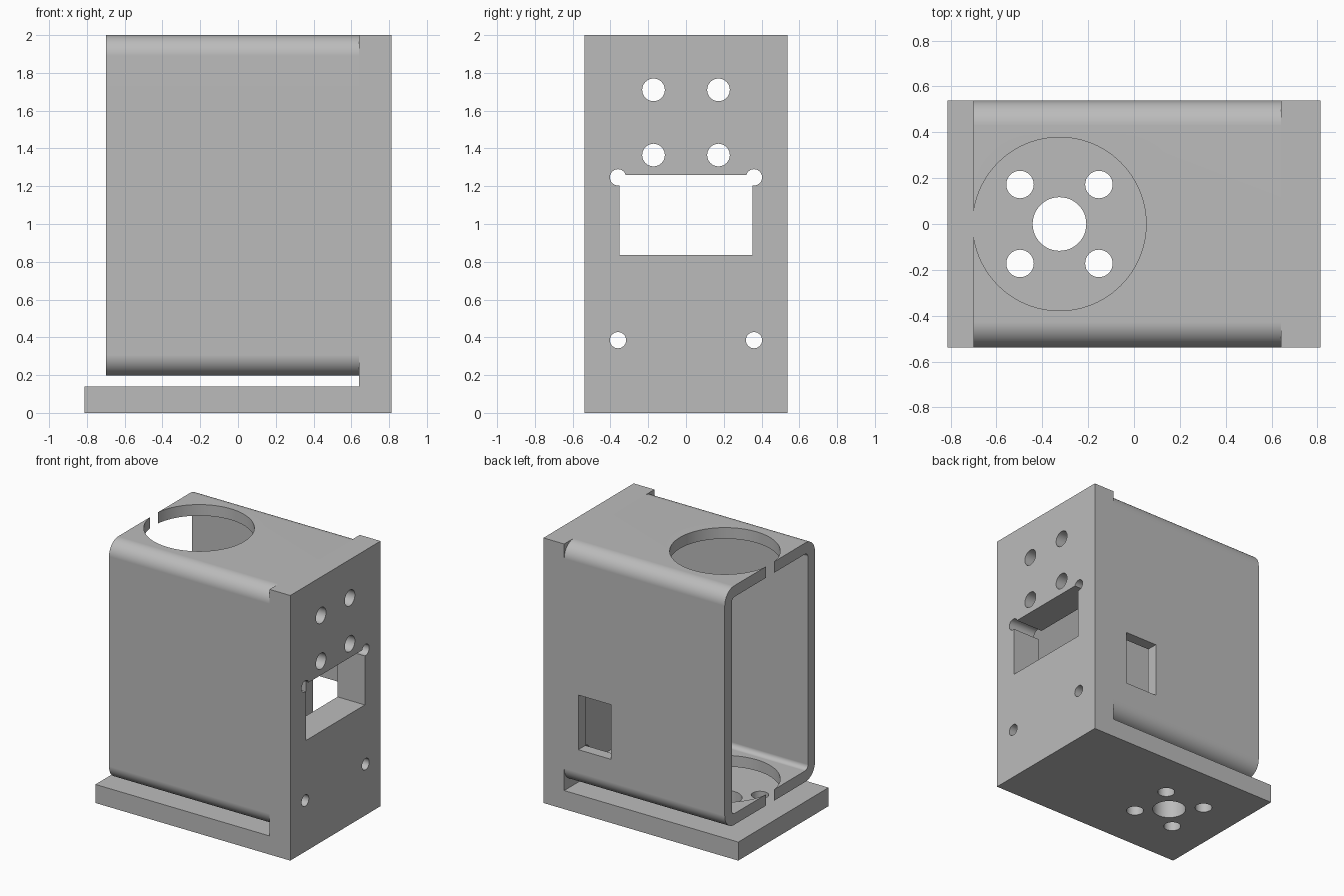
import bpy
import bmesh
from math import cos, sin, pi, radians

cube = bpy.data.objects.get("Cube")
if cube:
    bpy.data.objects.remove(cube, do_unlink=True)

grey = bpy.data.materials.new("plain_grey")
grey.use_nodes = True
grey.diffuse_color = (0.5, 0.5, 0.5, 1)
grey.node_tree.nodes["Principled BSDF"].inputs["Base Color"].default_value = (0.5, 0.5, 0.5, 1)

# Overall dimensions
HALF_X, HALF_Y, TOP = 0.813, 0.538, 2.0
PLATE_X, BASE_Z = 0.64, 0.14
OPEN_X, TUBE_Z, WALL, END_X = -0.70, 0.197, 0.084, 0.585
HOLE_X, SPACING = -0.325, 0.172


def prism(name, points, axis, start, end):
    """Extrude a closed 2D outline along an axis."""
    place = {"X": lambda u, v, t: (t, u, v),
             "Y": lambda u, v, t: (u, t, v),
             "Z": lambda u, v, t: (u, v, t)}[axis]
    bm = bmesh.new()
    low = [bm.verts.new(place(u, v, start)) for u, v in points]
    high = [bm.verts.new(place(u, v, end)) for u, v in points]
    bm.faces.new(low)
    bm.faces.new(high)
    n = len(points)
    for i in range(n):
        j = (i + 1) % n
        bm.faces.new((low[i], low[j], high[j], high[i]))
    bmesh.ops.recalc_face_normals(bm, faces=bm.faces)
    mesh = bpy.data.meshes.new(name)
    bm.to_mesh(mesh)
    bm.free()
    obj = bpy.data.objects.new(name, mesh)
    bpy.context.collection.objects.link(obj)
    return obj


def circle(u, v, r, n=32):
    return [(u + r * cos(2 * pi * i / n), v + r * sin(2 * pi * i / n)) for i in range(n)]


def rectangle(u0, u1, v0, v1):
    return [(u0, v0), (u1, v0), (u1, v1), (u0, v1)]


def rounded(u0, u1, v0, v1, r, n=10):
    points = []
    corners = [(u1 - r, v1 - r), (u0 + r, v1 - r), (u0 + r, v0 + r), (u1 - r, v0 + r)]
    for k, (u, v) in enumerate(corners):
        for i in range(n + 1):
            a = pi / 2 * (k + i / n)
            points.append((u + r * cos(a), v + r * sin(a)))
    return points


def cut(targets, points, axis, start, end):
    """Subtract an extruded outline from each target."""
    cutter = prism("cutter", points, axis, start, end)
    cutter.hide_render = True
    for obj in targets:
        bpy.context.view_layer.objects.active = obj
        mod = obj.modifiers.new("cut", "BOOLEAN")
        mod.operation = "DIFFERENCE"
        mod.solver = "EXACT"
        mod.object = cutter
        bpy.ops.object.modifier_apply(modifier=mod.name)
    bpy.data.objects.remove(cutter, do_unlink=True)


# L-shaped bracket: base and upright plate in one piece
bracket = prism("bracket", [(-HALF_X, 0), (HALF_X, 0), (HALF_X, TOP), (PLATE_X, TOP),
                            (PLATE_X, BASE_Z), (-HALF_X, BASE_Z)], "Y", -HALF_Y, HALF_Y)

# Rounded housing, open at one end
housing = prism("housing", rounded(-HALF_Y, HALF_Y, TUBE_Z, TOP, 0.11),
                "X", OPEN_X, PLATE_X)
cut([housing], rounded(-HALF_Y + WALL, HALF_Y - WALL, TUBE_Z + WALL, TOP - WALL, 0.035),
    "X", OPEN_X - 0.1, END_X)

# Large round opening through the housing top and bottom, breaking the open edge
cut([housing], circle(HOLE_X, 0, 0.378, 96), "Z", 0.17, TOP + 0.1)

# Window in the back wall
cut([housing], rectangle(0.25, 0.522, 0.48, 0.892), "Y", 0.3, 0.7)

# Base mounting holes
cut([bracket], circle(HOLE_X, 0, 0.117, 48), "Z", -0.1, 0.17)
for sx in (-1, 1):
    for sy in (-1, 1):
        cut([bracket], circle(HOLE_X + sx * SPACING, sy * SPACING, 0.06), "Z", -0.1, 0.17)

# Upright plate: window, relieved corners and screw holes
both = [bracket, housing]
cut(both, rectangle(-0.351, 0.351, 0.835, 1.26), "X", 0.5, 0.9)
for side in (-1, 1):
    for z in (1.247, 0.385):
        cut(both, circle(side * 0.36, z, 0.043), "X", 0.5, 0.9)
    for z in (1.71, 1.365):
        cut(both, circle(side * SPACING, z, 0.06), "X", 0.5, 0.9)

# Material and shading
for obj in both:
    obj.data.materials.clear()
    obj.data.materials.append(grey)
    bpy.ops.object.select_all(action="DESELECT")
    obj.select_set(True)
    bpy.context.view_layer.objects.active = obj
    bpy.ops.object.shade_smooth_by_angle(angle=radians(30))
    mod = obj.modifiers.new("weighted_normals", "WEIGHTED_NORMAL")
    mod.keep_sharp = True
